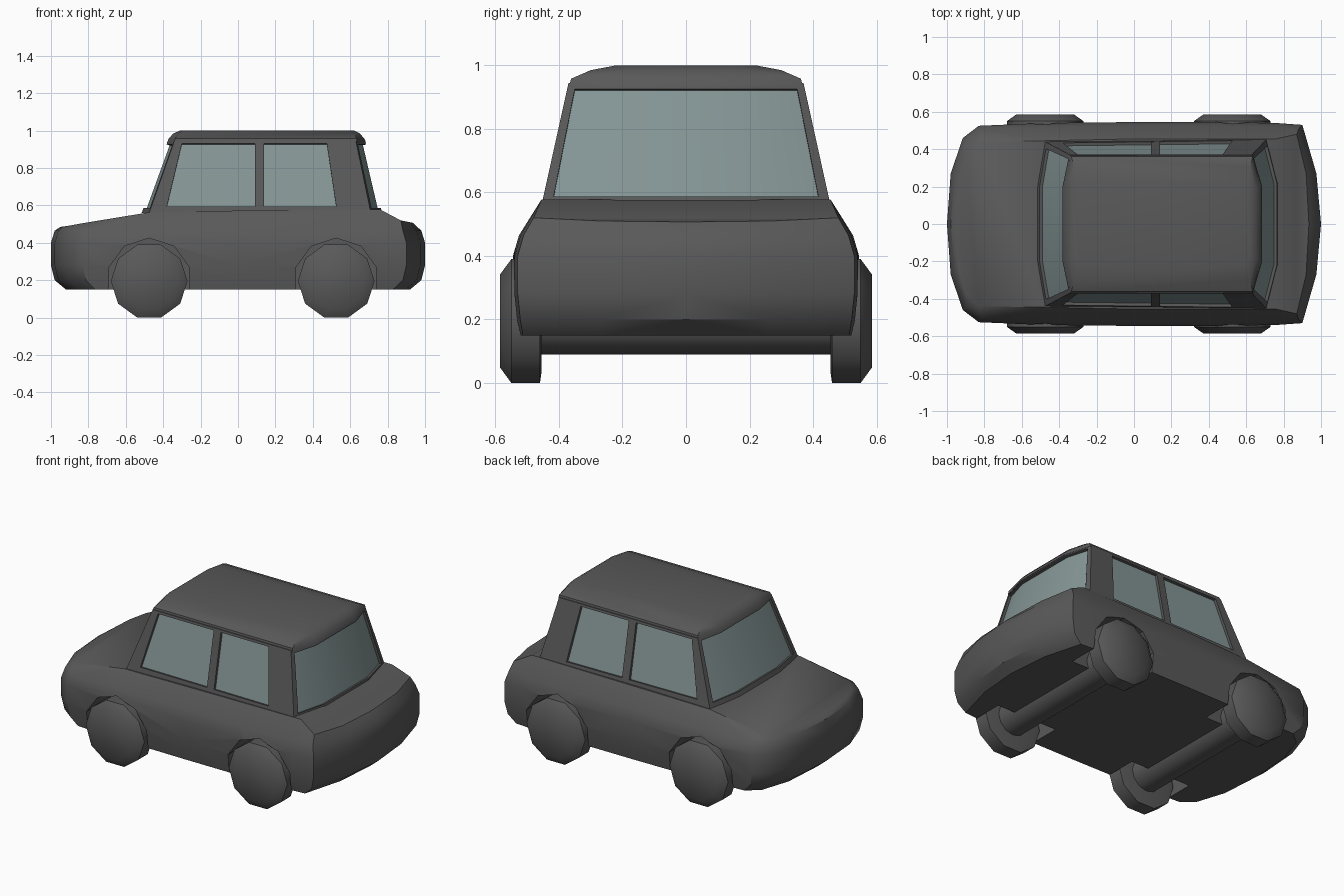
import bpy, bmesh, math
from mathutils import Vector, Matrix

if "Cube" in bpy.data.objects:
    bpy.data.objects.remove(bpy.data.objects["Cube"])

def material(name, col):
    m = bpy.data.materials.new(name)
    m.diffuse_color = (*col, 1)
    m.use_nodes = True
    m.node_tree.nodes["Principled BSDF"].inputs["Base Color"].default_value = m.diffuse_color
    return m

PAINT = material("dark_grey", (0.1, 0.1, 0.1))
GLASS = material("glass", (0.24, 0.31, 0.31))

def finish(bm, name):
    bmesh.ops.recalc_face_normals(bm, faces=bm.faces[:])
    me = bpy.data.meshes.new(name)
    bm.to_mesh(me)
    bm.free()
    ob = bpy.data.objects.new(name, me)
    bpy.context.collection.objects.link(ob)
    return ob

def activate(ob):
    bpy.ops.object.select_all(action='DESELECT')
    ob.select_set(True)
    bpy.context.view_layer.objects.active = ob

def dress(ob, mat, angle=35):
    ob.data.materials.clear()
    ob.data.materials.append(mat)
    activate(ob)
    bpy.ops.object.shade_smooth_by_angle(angle=math.radians(angle))

def cut(ob, cutter):
    activate(ob)
    mod = ob.modifiers.new("cut", 'BOOLEAN')
    mod.operation, mod.solver, mod.object = 'DIFFERENCE', 'EXACT', cutter
    bpy.ops.object.modifier_apply(modifier=mod.name)
    bpy.data.objects.remove(cutter)

def loft(name, rings):
    """Stack half outlines (y >= 0), mirrored across y, with strip caps."""
    bm = bmesh.new()
    P, M = [], []
    for ring in rings:
        P.append([bm.verts.new(p) for p in ring])
        M.append([v if v.co.y == 0 else bm.verts.new((v.co.x, -v.co.y, v.co.z)) for v in P[-1]])
    def face(*vs):
        vs = list(dict.fromkeys(vs))
        if len(vs) > 2:
            bm.faces.new(vs)
    n = len(rings[0])
    for a, b, ma, mb in zip(P, P[1:], M, M[1:]):
        for i in range(n - 1):
            face(a[i], a[i + 1], b[i + 1], b[i])
            face(ma[i], ma[i + 1], mb[i + 1], mb[i])
        for e in (0, n - 1):
            if a[e] is not ma[e]:
                face(a[e], ma[e], mb[e], b[e])
    for k in (0, -1):
        for i in range(n - 1):
            face(P[k][i], P[k][i + 1], M[k][i + 1], M[k][i])
    return finish(bm, name)

def cylinder(name, x, y0, y1, z, r, sides, r1=None, turn=0):
    bm = bmesh.new()
    bmesh.ops.create_cone(bm, cap_ends=True, segments=sides, radius1=r, radius2=r1 or r,
                          depth=abs(y1 - y0),
                          matrix=Matrix.Translation((x, (y0 + y1) / 2, z))
                          @ Matrix.Rotation(math.radians(-90), 4, 'X')
                          @ Matrix.Rotation(turn, 4, 'Z'))
    return finish(bm, name)

# Lower body: plan outline stacked upward, closed by a sloping deck
plan = [(-1, 0), (-.98, .27), (-.915, .46), (-.83, .525), (-.48, .54), (0, .545), (.4, .545),
        (.76, .54), (.9, .53), (.975, .27), (1, 0)]
levels = [(.15, .92, .97), (.2, .98, .985), (.28, 1, 1), (.40, 1, 1), (.465, .98, .965)]
deck = [(-.95, 0, .485), (-.935, .25, .487), (-.90, .37, .492), (-.83, .44, .505),
        (-.48, .445, .562), (0, .455, .572), (.4, .455, .575), (.76, .455, .578),
        (.87, .48, .52), (.92, .27, .51), (.935, 0, .507)]
body = loft("body", [[(x * sx, y * sy, z) for x, y in plan] for z, sx, sy in levels] + [deck])

# Wheel arches
AXLES = (-.475, .525)
for x in AXLES:
    for s in (-1, 1):
        cut(body, cylinder("arch_cutter", x, *sorted((s * .33, s * .8)), .2, .225, 10))
dress(body, PAINT)

# Cabin and roof
low = [Vector(p) for p in ((-.515, .2, .56), (-.475, .44, .56), (.71, .455, .56), (.77, .22, .56))]
high = [Vector(p) for p in ((-.375, .2, .945), (-.34, .368, .945), (.63, .37, .945), (.68, .2, .945))]
cabin = loft("cabin", [low, high])
roof_rings = [(.935, (-.38, .2), (-.345, .365), (.635, .368), (.685, .2)),
              (.958, (-.37, .2), (-.335, .362), (.635, .362), (.675, .2)),
              (.985, (-.345, .19), (-.32, .30), (.62, .30), (.65, .19)),
              (1.0, (-.31, .15), (-.295, .22), (.60, .22), (.62, .15))]
roof = loft("roof", [[(x, y, z) for x, y in pts] for z, *pts in roof_rings])
dress(roof, PAINT)

def window(name, bottom, top, out):
    """Recess the cabin behind a strip of points and set a pane in it."""
    out = Vector(out).normalized()
    cols = list(zip(bottom, top))
    bm = bmesh.new()
    R = [[bm.verts.new(p) for p in (b - out * .02, t - out * .02, t + out * .1, b + out * .1)]
         for b, t in cols]
    for a, b in zip(R, R[1:]):
        for i in range(4):
            j = (i + 1) % 4
            bm.faces.new((a[i], a[j], b[j], b[i]))
    bm.faces.new(R[0])
    bm.faces.new(R[-1])
    cut(cabin, finish(bm, "window_cutter"))
    bm = bmesh.new()
    R = [[bm.verts.new(p - out * .017) for p in c] for c in cols]
    for a, b in zip(R, R[1:]):
        bm.faces.new((a[0], a[1], b[1], b[0]))
    pane = finish(bm, name)
    pane.data.update()
    if pane.data.polygons[0].normal.dot(out) < 0:
        pane.data.flip_normals()
    dress(pane, GLASS)

# Side windows
def side(x, z, s):
    t = (z - .56) / .385
    a, b = low[1].lerp(high[1], t), low[2].lerp(high[2], t)
    return Vector((x, s * (a.y + (b.y - a.y) * (x - a.x) / (b.x - a.x)), z))

for s, label in ((-1, "right"), (1, "left")):
    for part, b0, b1, t0, t1 in (("front", -.38, .09, -.30, .09), ("rear", .14, .525, .14, .475)):
        window(f"{part}_{label}_window", [side(b0, .595, s), side(b1, .595, s)],
               [side(t0, .93, s), side(t1, .93, s)], (0, s, .2))

# Windscreen and rear window wrap over three facets
def wrap(mid, corner, t, reach):
    m = low[mid].lerp(high[mid], t)
    c = m.lerp(low[corner].lerp(high[corner], t), reach)
    flip = lambda v: Vector((v.x, -v.y, v.z))
    return [flip(c), flip(m), m, c]

window("windscreen", wrap(0, 1, .07, .86), wrap(0, 1, .95, .86), (-1, 0, .3))
window("rear_window", wrap(3, 2, .07, .86), wrap(3, 2, .95, .86), (1, 0, .25))
dress(cabin, PAINT)

# Wheels and axles
for x, part in zip(AXLES, ("front", "rear")):
    for s, label in ((-1, "right"), (1, "left")):
        bm = bmesh.new()
        rings = []
        for y, r in ((.455, .17), (.46, .205), (.55, .205), (.585, .155)):
            rings.append([bm.verts.new((x + r * math.sin(a), s * y, .195 + r * math.cos(a)))
                          for a in (math.radians(18 + 36 * i) for i in range(10))])
        for a, b in zip(rings, rings[1:]):
            for i in range(10):
                j = (i + 1) % 10
                bm.faces.new((a[i], a[j], b[j], b[i]))
        bm.faces.new(rings[0])
        bm.faces.new(rings[-1])
        dress(finish(bm, f"{part}_{label}_wheel"), PAINT, 50)
    dress(cylinder(part + "_axle", x, -.46, .46, .195, .105, 12), PAINT, 40)
